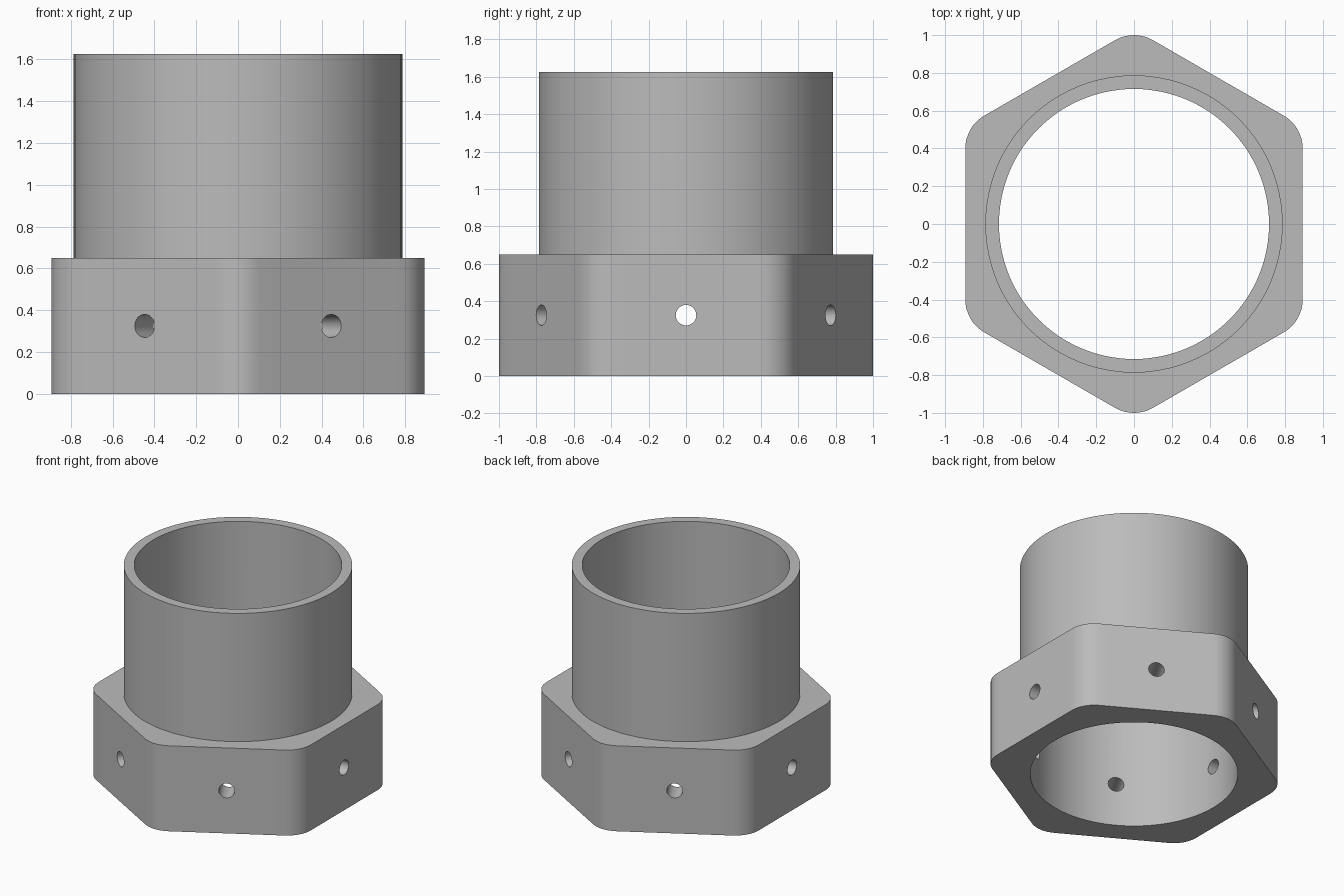
import bpy, bmesh, math
from mathutils import Matrix, Vector

if "Cube" in bpy.data.objects:
    bpy.data.objects.remove(bpy.data.objects["Cube"])

APOTHEM, CORNER_R = 0.893, 0.2          # hexagonal collar
OUTER_R, INNER_R = 0.787, 0.715         # tube
COLLAR_H, TOTAL_H = 0.65, 1.625
HOLE_R = 0.055

grey = bpy.data.materials.new("grey")
grey.diffuse_color = (0.5, 0.5, 0.5, 1)
grey.use_nodes = True
grey.node_tree.nodes["Principled BSDF"].inputs["Base Color"].default_value = grey.diffuse_color


def make_object(name, bm):
    mesh = bpy.data.meshes.new(name)
    bmesh.ops.recalc_face_normals(bm, faces=bm.faces)
    bm.to_mesh(mesh)
    bm.free()
    mesh.materials.append(grey)
    obj = bpy.data.objects.new(name, mesh)
    bpy.context.collection.objects.link(obj)
    return obj


# Rounded hexagon outline: one flat and one corner arc, turned six times
half_flat = (APOTHEM - CORNER_R) * math.tan(math.pi / 6)
flat_angle = math.atan2(half_flat, APOTHEM)
sector = []
for i in range(12):
    a = flat_angle * (i / 6 - 1)
    sector.append(Vector((APOTHEM, APOTHEM * math.tan(a), 0)))
for i in range(8):
    a = math.radians(60) * i / 8
    sector.append(Vector((APOTHEM - CORNER_R + CORNER_R * math.cos(a),
                          half_flat + CORNER_R * math.sin(a), 0)))
hexagon = [Matrix.Rotation(math.radians(60 * k), 3, 'Z') @ p
           for k in range(6) for p in sector]


def circle(radius):
    return [p.normalized() * radius for p in hexagon]


# Body: closed skin through successive loops, collar outside to bore inside
bm = bmesh.new()
loops = []
for outline, z in ((hexagon, 0), (hexagon, COLLAR_H),
                   (circle(OUTER_R), COLLAR_H), (circle(OUTER_R), TOTAL_H),
                   (circle(INNER_R), TOTAL_H), (circle(INNER_R), 0)):
    loops.append([bm.verts.new((p.x, p.y, z)) for p in outline])
n = len(hexagon)
for k, a in enumerate(loops):
    b = loops[(k + 1) % len(loops)]
    for i in range(n):
        j = (i + 1) % n
        bm.faces.new((a[i], a[j], b[j], b[i]))
body = make_object("hex_collar_tube", bm)

# Radial screw holes, one through the middle of each flat
bm = bmesh.new()
for k in range(6):
    place = (Matrix.Rotation(math.radians(60 * k), 4, 'Z')
             @ Matrix.Translation((0.8, 0, COLLAR_H / 2))
             @ Matrix.Rotation(math.pi / 2, 4, 'Y'))
    bmesh.ops.create_cone(bm, cap_ends=True, segments=32, radius1=HOLE_R,
                          radius2=HOLE_R, depth=0.5, matrix=place)
cutter = make_object("hole_cutter", bm)
cutter.hide_render = True

cut = body.modifiers.new("screw_holes", 'BOOLEAN')
cut.operation = 'DIFFERENCE'
cut.solver = 'EXACT'
cut.object = cutter
bpy.context.view_layer.objects.active = body
body.select_set(True)
bpy.ops.object.modifier_apply(modifier=cut.name)
bpy.data.objects.remove(cutter)

# Smooth walls, crisp rims
bpy.ops.object.shade_smooth_by_angle(angle=math.radians(30))
